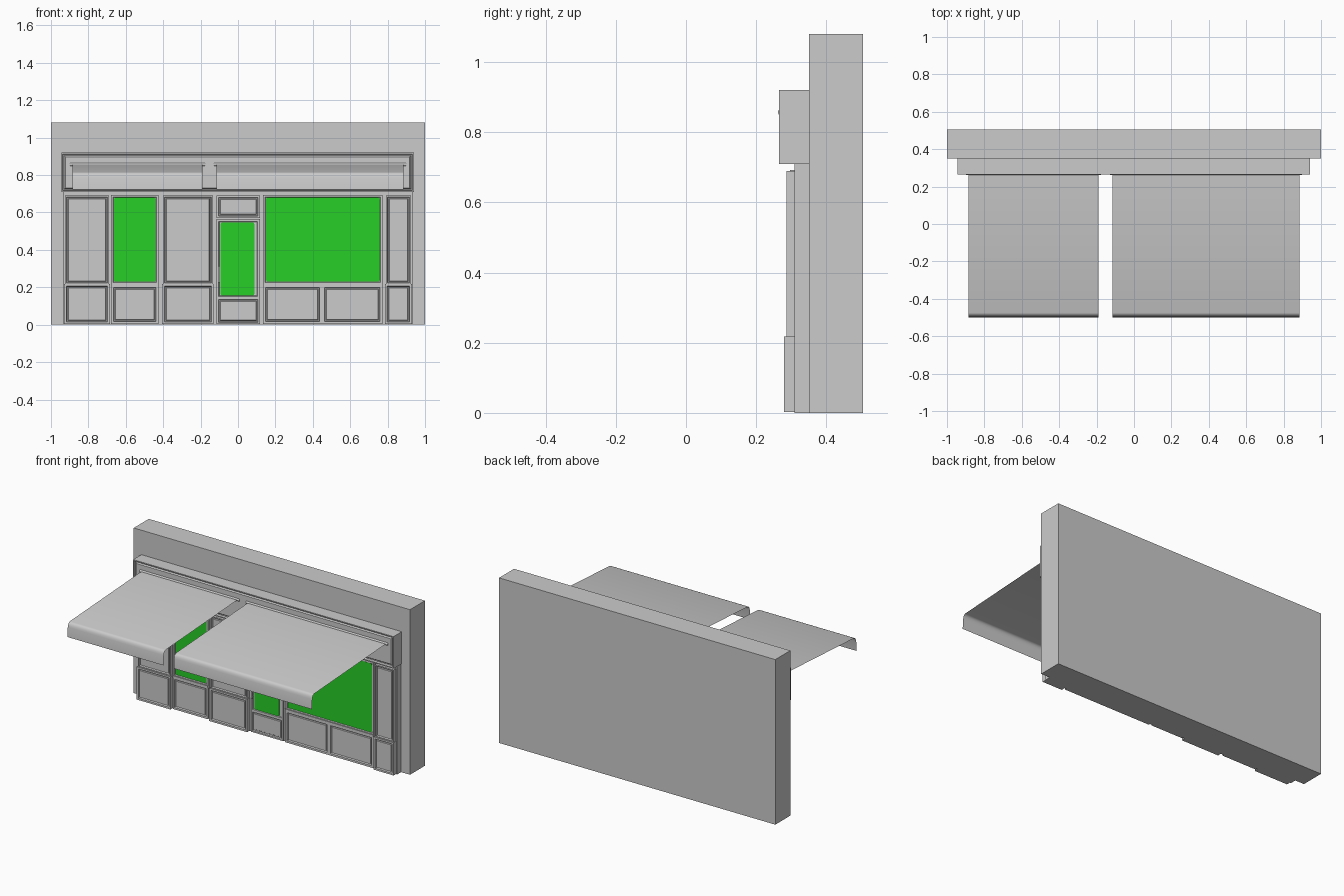
import bpy, bmesh, math

if "Cube" in bpy.data.objects:
    bpy.data.objects.remove(bpy.data.objects["Cube"])

green = bpy.data.materials.new("glass_green")
green.diffuse_color = (0.02, 0.62, 0.02, 1)
green.use_nodes = True
green.node_tree.nodes["Principled BSDF"].inputs["Base Color"].default_value = green.diffuse_color


def finish(name, bm, mat=None):
    bmesh.ops.recalc_face_normals(bm, faces=bm.faces)
    me = bpy.data.meshes.new(name)
    bm.to_mesh(me)
    bm.free()
    ob = bpy.data.objects.new(name, me)
    bpy.context.collection.objects.link(ob)
    if mat:
        me.materials.append(mat)
    return ob


def panel(name, x0, x1, z0, z1, rings):
    """Panel made of nested rectangles; rings = (inset, y) from back to centre."""
    bm = bmesh.new()
    prev = None
    for i, y in rings:
        cur = [bm.verts.new((x, y, z)) for x, z in
               ((x0 + i, z0 + i), (x1 - i, z0 + i), (x1 - i, z1 - i), (x0 + i, z1 - i))]
        if prev:
            for k in range(4):
                n = (k + 1) % 4
                bm.faces.new((prev[k], prev[n], cur[n], cur[k]))
        else:
            bm.faces.new(cur[::-1])
        prev = cur
    bm.faces.new(prev)
    return finish(name, bm)


def box(name, x0, x1, y0, y1, z0, z1):
    return panel(name, x0, x1, z0, z1, [(0, y1), (0, y0)])


def moulded(front, back, border=0.008, depth=0.011):
    """Ring profile of a flat border, a groove and a raised field."""
    b = border
    return [(0, back), (0, front), (b, front), (b + 0.003, front + depth),
            (b + 0.008, front + depth), (b + 0.011, front + depth * 0.45)]


def pane(name, x0, x1, z0, z1, y, r=0.01):
    """Thin green glass with rounded corners."""
    bm = bmesh.new()
    pts = []
    for cx, cz, a in ((x1 - r, z1 - r, 0), (x0 + r, z1 - r, 90),
                      (x0 + r, z0 + r, 180), (x1 - r, z0 + r, 270)):
        for s in range(4):
            t = math.radians(a + s * 30)
            pts.append((cx + r * math.cos(t), cz + r * math.sin(t)))
    f = [bm.verts.new((x, y, z)) for x, z in pts]
    b = [bm.verts.new((x, y + 0.006, z)) for x, z in pts]
    bm.faces.new(f)
    bm.faces.new(b[::-1])
    for k in range(len(f)):
        n = (k + 1) % len(f)
        bm.faces.new((f[k], f[n], b[n], b[k]))
    return finish(name, bm, green)


# wall and shopfront backing
box("wall", -1, 1, 0.35, 0.505, 0, 1.08)
box("shopfront_backing", -0.935, 0.935, 0.31, 0.36, 0, 0.71)

# fascia box with moulded frame
panel("fascia", -0.945, 0.94, 0.71, 0.92,
      [(0, 0.355), (0, 0.265), (0.007, 0.265), (0.010, 0.278),
       (0.016, 0.278), (0.022, 0.27), (0.025, 0.27)])

# pilasters: tall upper panel on a plinth
for i, (x0, x1) in enumerate(((-0.925, -0.69), (-0.40, -0.135), (0.79, 0.925))):
    panel(f"pilaster_upper_{i}", x0, x1, 0.215, 0.69, moulded(0.287, 0.315))
    panel(f"pilaster_plinth_{i}", x0 - 0.005, x1 + 0.005, 0.003, 0.218,
          moulded(0.28, 0.315, 0.012))

# shop windows with stall risers below
for side, x0, x1 in (("left", -0.678, -0.425), ("right", 0.135, 0.773)):
    panel(f"window_frame_{side}", x0, x1, 0.215, 0.693,
          [(0, 0.315), (0, 0.297), (0.010, 0.297), (0.013, 0.304)])
    pane(f"window_glass_{side}", x0 + 0.015, x1 - 0.015, 0.23, 0.68, 0.301)
    box(f"window_sill_{side}", x0, x1, 0.292, 0.315, 0.21, 0.222)
for i, (x0, x1) in enumerate(((-0.678, -0.425), (0.135, 0.45), (0.45, 0.773))):
    panel(f"stall_riser_{i}", x0, x1, 0.003, 0.212, moulded(0.295, 0.315, 0.013))

# door with transom, kick panel and handle
panel("transom", -0.115, 0.117, 0.57, 0.69, moulded(0.292, 0.315, 0.01))
panel("door_frame", -0.115, 0.117, 0.14, 0.565,
      [(0, 0.315), (0, 0.299), (0.012, 0.299), (0.015, 0.305)])
pane("door_glass", -0.093, 0.087, 0.155, 0.547, 0.302)
panel("door_kick_panel", -0.115, 0.117, 0.003, 0.145, moulded(0.299, 0.315, 0.01, 0.008))
box("door_handle", -0.107, -0.095, 0.288, 0.293, 0.225, 0.315)
for z in (0.235, 0.3):
    box("door_handle_mount", -0.104, -0.098, 0.291, 0.302, z, z + 0.006)

# awnings: sloping cloth with curved valance, hung from a roller
profile = [(0.265, 0.858), (-0.475, 0.815), (-0.483, 0.812), (-0.489, 0.806),
           (-0.493, 0.797), (-0.496, 0.785), (-0.5, 0.722)]
for side, x0, x1 in (("left", -0.885, -0.19), ("right", -0.115, 0.885)):
    bm = bmesh.new()
    rows = [(bm.verts.new((x0, y, z)), bm.verts.new((x1, y, z))) for y, z in profile]
    for a, b in zip(rows, rows[1:]):
        bm.faces.new((a[0], b[0], b[1], a[1]))
    ob = finish(f"awning_{side}", bm)
    for f in ob.data.polygons:
        f.use_smooth = True
    if ob.data.polygons[0].normal.z < 0:
        ob.data.flip_normals()
    bpy.ops.mesh.primitive_cylinder_add(
        vertices=16, radius=0.009, depth=x1 - x0 + 0.025,
        location=((x0 + x1) / 2, 0.271, 0.857), rotation=(0, math.pi / 2, 0))
    bpy.context.object.name = f"awning_roller_{side}"
    bpy.ops.object.shade_smooth_by_angle()
